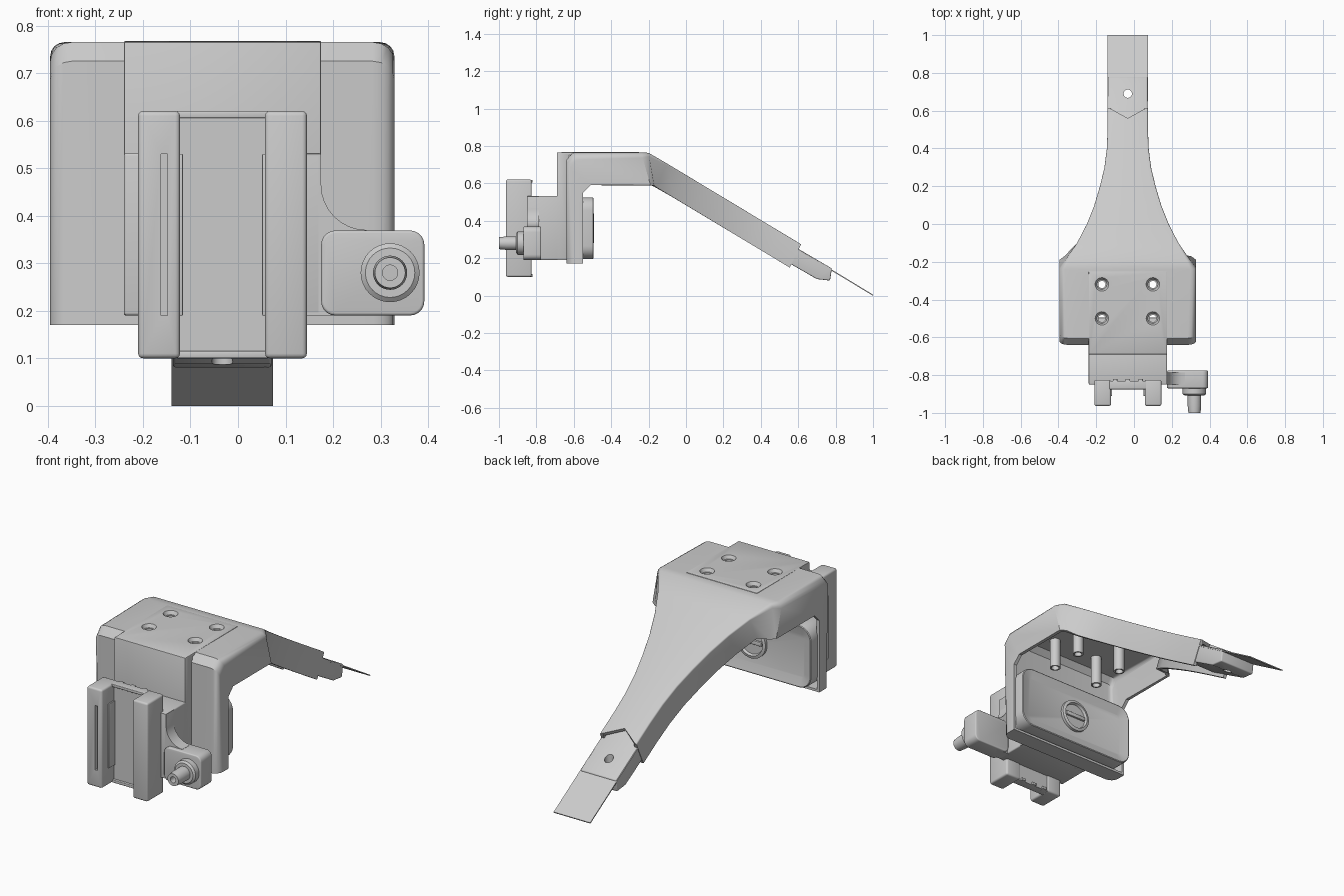
import bpy, bmesh, math
from mathutils import Matrix, Vector

if "Cube" in bpy.data.objects:
    bpy.data.objects.remove(bpy.data.objects["Cube"])

CX = -0.033  # centre line of the body
grey = bpy.data.materials.new("plain grey")
grey.use_nodes = True
grey.diffuse_color = (0.6, 0.6, 0.6, 1)
grey.node_tree.nodes["Principled BSDF"].inputs["Base Color"].default_value = (0.6, 0.6, 0.6, 1)


def make(name, bm, fix=True):
    if fix:
        bmesh.ops.recalc_face_normals(bm, faces=bm.faces)
    me = bpy.data.meshes.new(name)
    bm.to_mesh(me)
    bm.free()
    ob = bpy.data.objects.new(name, me)
    bpy.context.collection.objects.link(ob)
    me.materials.append(grey)
    return ob


def box(name, x, y, z):
    bm = bmesh.new()
    bmesh.ops.create_cube(bm, size=1)
    for v in bm.verts:
        v.co = [(a + b) / 2 + c * (b - a) for (a, b), c in zip((x, y, z), v.co)]
    return make(name, bm)


def prism(name, pts, axis, lo, hi):
    """Extrude a 2D outline along one axis."""
    bm = bmesh.new()
    def place(p, t):
        q = list(p)
        q.insert(axis, t)
        return Vector(q)
    face = bm.faces.new([bm.verts.new(place(p, lo)) for p in pts])
    out = bmesh.ops.extrude_face_region(bm, geom=[face])["geom"]
    shift = place((0, 0), hi - lo)
    bmesh.ops.translate(bm, vec=shift, verts=[g for g in out if isinstance(g, bmesh.types.BMVert)])
    return make(name, bm)


def lathe(name, profile, loc, rot=None, n=32):
    """Revolve (radius, height) points around a local z axis."""
    bm = bmesh.new()
    rings = [[bm.verts.new((r * math.cos(a * math.tau / n), r * math.sin(a * math.tau / n), h))
              for a in range(n)] for r, h in profile]
    for a, b in zip(rings, rings[1:] + rings[:1]):
        for i in range(n):
            j = (i + 1) % n
            bm.faces.new((a[i], a[j], b[j], b[i]))
    bm.transform(Matrix.Translation(loc) @ (rot or Matrix()))
    return make(name, bm)


def drill(name, radii, loc):
    """Solid cone or cylinder for cutting."""
    bm = bmesh.new()
    bmesh.ops.create_cone(bm, cap_ends=True, segments=24, radius1=radii[0], radius2=radii[1],
                          depth=radii[2], matrix=Matrix.Translation(loc))
    return make(name, bm)


def finish(ob, bevel=0, cuts=(), thick=0, segs=3):
    if thick:
        m = ob.modifiers.new("wall", 'SOLIDIFY')
        m.thickness, m.offset = thick, -1
    if bevel:
        m = ob.modifiers.new("round", 'BEVEL')
        m.width, m.segments, m.angle_limit = bevel, segs, math.radians(40)
    for c in cuts:
        m = ob.modifiers.new("cut", 'BOOLEAN')
        m.object, m.operation, m.solver = c, 'DIFFERENCE', 'EXACT'
    dg = bpy.context.evaluated_depsgraph_get()
    ob.data = bpy.data.meshes.new_from_object(ob.evaluated_get(dg))
    ob.modifiers.clear()
    bpy.ops.object.select_all(action='DESELECT')
    ob.select_set(True)
    bpy.context.view_layer.objects.active = ob
    bpy.ops.object.shade_smooth_by_angle(angle=math.radians(35))
    return ob


# Screw hole cutters
holes = [(x, y) for x in (-0.17, 0.1) for y in (-0.32, -0.5)]
cutters = []
for x, y in holes:
    cutters.append(drill("screw_cutter", (0.02, 0.02, 0.3), (x, y, 0.75)))
    cutters.append(drill("sink_cutter", (0.018, 0.04, 0.04), (x, y, 0.755)))

# Shell: upper edge, lower edge, half width and corner radius along its path
stations = [((-0.64, 0.17), (-0.55, 0.17), 0.362, 0.045),
            ((-0.64, 0.725), (-0.55, 0.55), 0.362, 0.045),
            ((-0.605, 0.765), (-0.51, 0.59), 0.362, 0.045),
            ((-0.24, 0.765), (-0.19, 0.59), 0.362, 0.03),
            ((-0.2, 0.763), (-0.17, 0.588), 0.335, 0.02)]
for y, w in ((-0.1, 0.27), (0, 0.218), (0.1, 0.178), (0.2, 0.148), (0.3, 0.124),
             (0.4, 0.111), (0.5, 0.107), (0.615, 0.107)):
    z = 0.765 - 0.602 * (y + 0.2)
    stations.append(((y, z), (y - 0.06, z - 0.125), w, 0.008))
bm = bmesh.new()
rings = []
for i, (top, low, w, r) in enumerate(stations):
    t, b = Vector((0, *top)), Vector((0, *low))
    d = (b - t).normalized()
    half = [(w, b)]
    for k in range(5):
        a = k * math.pi / 8
        half.append((w - r + r * math.cos(a), t + d * r * (1 - math.sin(a))))
    mid = t + (Vector((0, -0.055, 0.033)) if i == len(stations) - 1 else Vector())
    sec = [(-x, p) for x, p in half] + [(0, mid)] + half[::-1]
    rings.append([bm.verts.new((CX + x, p.y, p.z)) for x, p in sec])
for a, b in zip(rings, rings[1:]):
    for k in range(len(a) - 1):
        bm.faces.new((a[k], a[k + 1], b[k + 1], b[k]))
bm.faces.new(rings[0][::-1])
# make the wall grow inwards
bm.normal_update()
up = max(bm.faces, key=lambda f: f.calc_center_median().z)
if up.normal.z < 0:
    bmesh.ops.reverse_faces(bm, faces=bm.faces)
shell = finish(make("shell", bm, fix=False), thick=0.018, cuts=cutters)

# Saddle: upright plate and top plate with countersunk holes
saddle = prism("saddle", [(-0.69, 0.19), (-0.69, 0.766), (-0.25, 0.768), (-0.25, 0.75),
                          (-0.625, 0.75), (-0.625, 0.19)], 0, -0.24, 0.175)
finish(saddle, bevel=0.004, segs=2, cuts=cutters)
for x, y in holes:
    finish(lathe("screw_post", [(0.027, 0.59), (0.027, 0.75), (0.019, 0.75), (0.019, 0.59)], (x, y, 0)))

# Arm tip block and thin tongue, with a hole through both
tip_cut = drill("tongue_cutter", (0.022, 0.022, 0.5), (CX, 0.69, 0.2))
tip = prism("arm_tip", [(0.44, 0.345), (0.6, 0.25), (0.78, 0.145), (0.77, 0.08), (0.7, 0.088),
                        (0.47, 0.22)], 0, CX - 0.104, CX + 0.104)
finish(tip, bevel=0.006, cuts=[tip_cut])
tongue = prism("tongue", [(0.57, 0.266), (1.0, 0.005), (0.998, 0.0), (0.57, 0.258)],
               0, CX - 0.107, CX + 0.107)
finish(tongue, cuts=[tip_cut])

# Rear pad with sunken quarters and a round boss
pad = box("rear_pad", (-0.385, 0.32), (-0.63, -0.49), (0.195, 0.525))
pad_bm = bmesh.new()
pad_bm.from_mesh(pad.data)
corner = [e for e in pad_bm.edges if abs(e.verts[0].co.y - e.verts[1].co.y) > 0.1]
bmesh.ops.bevel(pad_bm, geom=corner, offset=0.07, segments=6, profile=0.5, affect='EDGES')
back = max(pad_bm.faces, key=lambda f: f.calc_center_median().y)
bmesh.ops.inset_region(pad_bm, faces=[back], thickness=0.05, depth=-0.02)
pad_bm.to_mesh(pad.data)
pad_bm.free()
finish(pad, bevel=0.012)
turn = Matrix.Rotation(-math.pi / 2, 4, 'X')
finish(lathe("pad_boss", [(0, 0), (0.085, 0), (0.085, 0.02), (0.07, 0.024), (0.065, 0.01), (0, 0.01)],
             (CX, -0.515, 0.36), turn))
finish(box("boss_key", (CX - 0.06, CX + 0.06), (-0.51, -0.495), (0.35, 0.372)), bevel=0.003)

# Mount box between saddle and channel
finish(box("mount_box", (-0.24, 0.175), (-0.85, -0.66), (0.19, 0.532)), bevel=0.006)

# Channel frame: rails, floor and end lips
slot = box("slot_cutter", (-0.162, -0.148), (-1.0, -0.9), (0.19, 0.53))
for name, x, cut in (("right_rail", (-0.21, -0.122), [slot]), ("left_rail", (0.057, 0.145), [])):
    finish(box(name, x, (-0.963, -0.825), (0.1, 0.62)), bevel=0.01, cuts=cut)
    inner = x[1] if x[0] < CX else x[0]
    finish(box(name + "_lip", (inner - 0.006, inner + 0.006), (-0.91, -0.85), (0.19, 0.53)), bevel=0.002)
finish(box("channel_floor", (-0.13, 0.065), (-0.862, -0.83), (0.105, 0.605)))
for z in (0.1, 0.605):
    finish(box("end_lip", (-0.13, 0.065), (-0.875, -0.83), (z, z + 0.015)), bevel=0.003)
    for x in (-0.1, CX, 0.035):
        finish(box("end_clip", (x - 0.012, x + 0.012), (-0.85, -0.82), (z, z + 0.014)), bevel=0.002)

# Nozzle bracket with a concave fillet
arc = [(0.27 - 0.095 * math.cos(a), 0.465 - 0.095 * math.sin(a))
       for a in (k * math.pi / 16 for k in range(9))]
finish(prism("nozzle_bracket", [(0.14, 0.19), (0.14, 0.53), (0.175, 0.53)] + arc + [(0.27, 0.19)],
             1, -0.85, -0.785))
block = box("nozzle_block", (0.175, 0.392), (-0.87, -0.775), (0.19, 0.369))
block_bm = bmesh.new()
block_bm.from_mesh(block.data)
corner = [e for e in block_bm.edges if abs(e.verts[0].co.y - e.verts[1].co.y) > 0.05]
bmesh.ops.bevel(block_bm, geom=corner, offset=0.03, segments=5, profile=0.5, affect='EDGES')
block_bm.to_mesh(block.data)
block_bm.free()
finish(block, bevel=0.006)
nozzle = [(0.062, 0), (0.062, 0.03), (0.052, 0.038), (0.036, 0.038), (0.036, 0.09), (0.032, 0.13),
          (0.016, 0.13), (0.016, 0)]
finish(lathe("nozzle", nozzle, (0.32, -0.87, 0.28), Matrix.Rotation(math.pi / 2, 4, 'X')))

# Hide the cutters
for ob in bpy.data.objects:
    if "cutter" in ob.name:
        ob.hide_render = True
        ob.hide_set(True)
